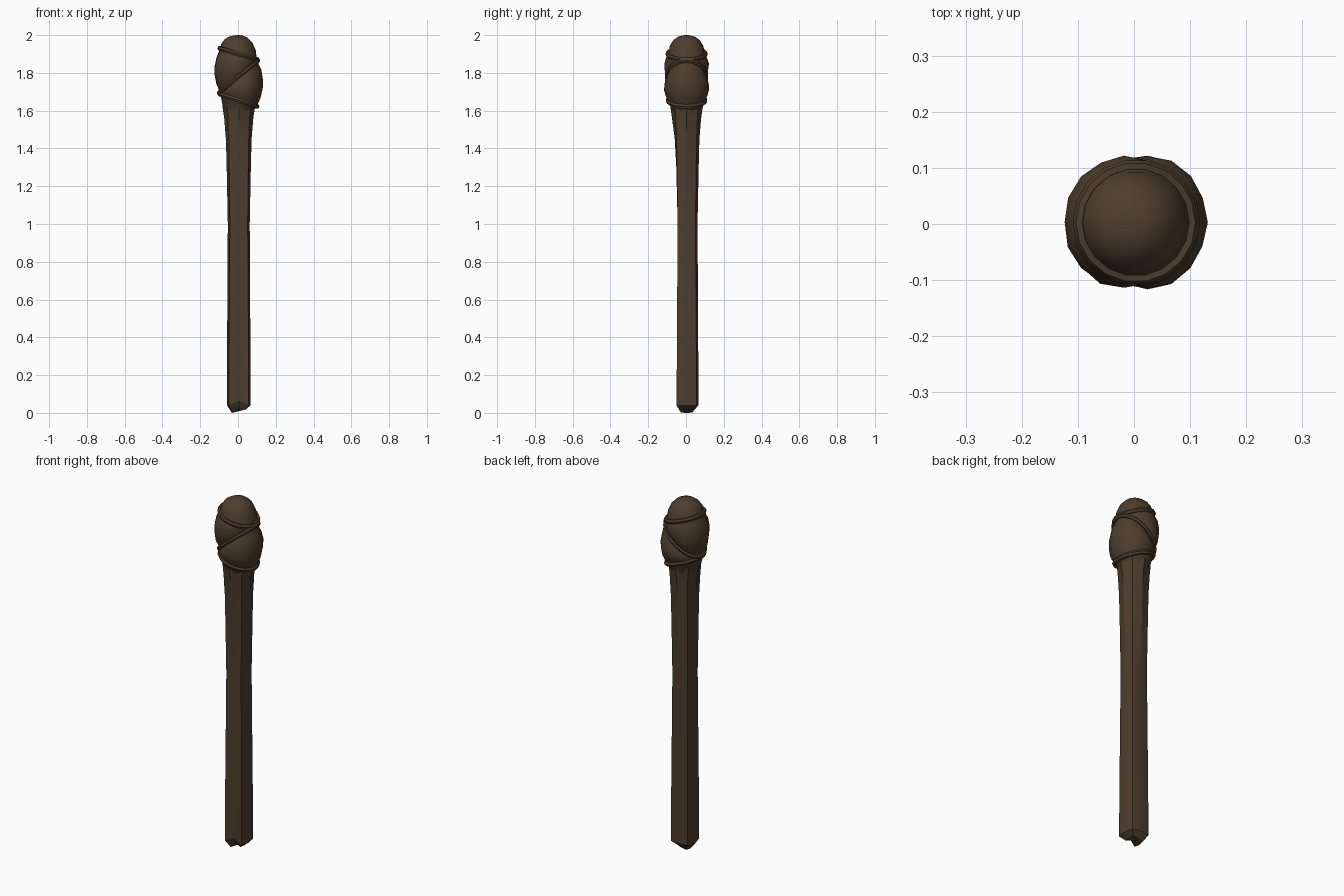
import bpy, bmesh, math, random
from mathutils import Vector

if "Cube" in bpy.data.objects:
    bpy.data.objects.remove(bpy.data.objects["Cube"])

random.seed(4)
wood = bpy.data.materials.new("dark brown wood")
wood.diffuse_color = (0.075, 0.047, 0.027, 1)
wood.use_nodes = True
wood.node_tree.nodes["Principled BSDF"].inputs["Base Color"].default_value = wood.diffuse_color


def loft(name, rings, angle):
    """Skin a list of closed rings of points and cap both ends."""
    bm = bmesh.new()
    rows = [[bm.verts.new(p) for p in ring] for ring in rings]
    n = len(rows[0])
    for a, b in zip(rows, rows[1:]):
        for i in range(n):
            j = (i + 1) % n
            bm.faces.new((a[i], a[j], b[j], b[i]))
    for row in (rows[0], rows[-1]):
        c = sum((v.co for v in row), Vector()) / n
        if row is rows[-1]:
            c.z = 2.0 if name == "wrapped_head" else c.z
        mid = bm.verts.new(c)
        for i in range(n):
            bm.faces.new((row[i], row[(i + 1) % n], mid))
    bmesh.ops.recalc_face_normals(bm, faces=bm.faces)
    me = bpy.data.meshes.new(name)
    bm.to_mesh(me)
    bm.free()
    me.materials.append(wood)
    ob = bpy.data.objects.new(name, me)
    bpy.context.collection.objects.link(ob)
    bpy.ops.object.select_all(action='DESELECT')
    ob.select_set(True)
    bpy.context.view_layer.objects.active = ob
    bpy.ops.object.shade_smooth_by_angle(angle=math.radians(angle))
    return ob


# Handle: squarish octagon shaft with a groove down the front and a chipped foot
rings = []
for z, r, square, groove in [(0.01, 0.036, 1.2, 0.8), (0.04, 0.062, 1.2, 0.72), (0.3, 0.062, 1.18, 0.76),
                             (1.0, 0.058, 1.15, 0.8), (1.3, 0.064, 1.12, 0.85), (1.45, 0.068, 1.1, 0.92),
                             (1.56, 0.077, 1.05, 1.0), (1.62, 0.086, 1.0, 1.0), (1.67, 0.09, 1.0, 1.0)]:
    ring = []
    for i in range(8):
        a = i * math.pi / 4
        rad = r * (square if i % 2 else 1) * (groove if i == 6 else 1)
        x, y, h = 0.004 + rad * math.cos(a), 0.003 + rad * math.sin(a), z
        if z == 0.01:
            h = max(0.0, 0.008 + 0.25 * x)
        if z < 0.05 and i == 6:
            h += 0.025
        ring.append((x, y, h))
    rings.append(ring)
loft("handle", rings, 25)

# Cord loops: tilted planes given as (centre height, slope along x, radius)
LOOPS = [(1.655, -0.33, 0.096), (1.78, 0.86, 0.1), (1.90, -0.3, 0.097)]


def loop_z(k, a):
    return LOOPS[k][0] + LOOPS[k][1] * 0.1 * math.cos(a)


# Wrapped head: cloth that pinches at each cord and bulges between them
N = 18
angles = [i * 2 * math.pi / N for i in range(N)]
spec = [("neck", 0)]
spec += [(k, t / 5) for k in (0, 1) for t in range(5)]
spec += [("dome", t) for t in (0, 0.25, 0.5, 0.72, 0.9)]
rings = []
for part, t in spec:
    ring = []
    for a in angles:
        if part == "neck":
            z, r = 1.6, 0.078
        elif part == "dome":
            z0 = loop_z(2, a)
            z = z0 + (2.0 - z0) * math.sin(t * math.pi / 2)
            r = 0.097 * math.cos(t * math.pi / 2) ** 0.85
        else:
            z0, z1 = loop_z(part, a), loop_z(part + 1, a)
            z = z0 + (z1 - z0) * t
            gap = max(0, z1 - z0)
            r = 0.097 + min(0.031, 0.16 * gap) * math.sin(math.pi * t) ** 0.7
            if t:
                r += random.uniform(-0.002, 0.002)
        ring.append((0.003 + r * math.cos(a), 0.003 + r * math.sin(a), z))
    rings.append(ring)
loft("wrapped_head", rings, 35)

# Cords tied around the head
for k, name in enumerate(("lower_cord", "middle_cord", "upper_cord")):
    bm = bmesh.new()
    rows = []
    for a in angles:
        row = []
        for s in range(6):
            b = s * math.pi / 3
            r = LOOPS[k][2] + 0.004 + 0.011 * math.cos(b)
            row.append(bm.verts.new((0.003 + r * math.cos(a), 0.003 + r * math.sin(a),
                                     loop_z(k, a) + 0.013 * math.sin(b))))
        rows.append(row)
    for i in range(N):
        p, q = rows[i], rows[(i + 1) % N]
        for s in range(6):
            t = (s + 1) % 6
            bm.faces.new((p[s], q[s], q[t], p[t]))
    bmesh.ops.recalc_face_normals(bm, faces=bm.faces)
    me = bpy.data.meshes.new(name)
    bm.to_mesh(me)
    bm.free()
    me.materials.append(wood)
    ob = bpy.data.objects.new(name, me)
    bpy.context.collection.objects.link(ob)
    bpy.ops.object.select_all(action='DESELECT')
    ob.select_set(True)
    bpy.context.view_layer.objects.active = ob
    bpy.ops.object.shade_smooth_by_angle(angle=math.radians(40))
